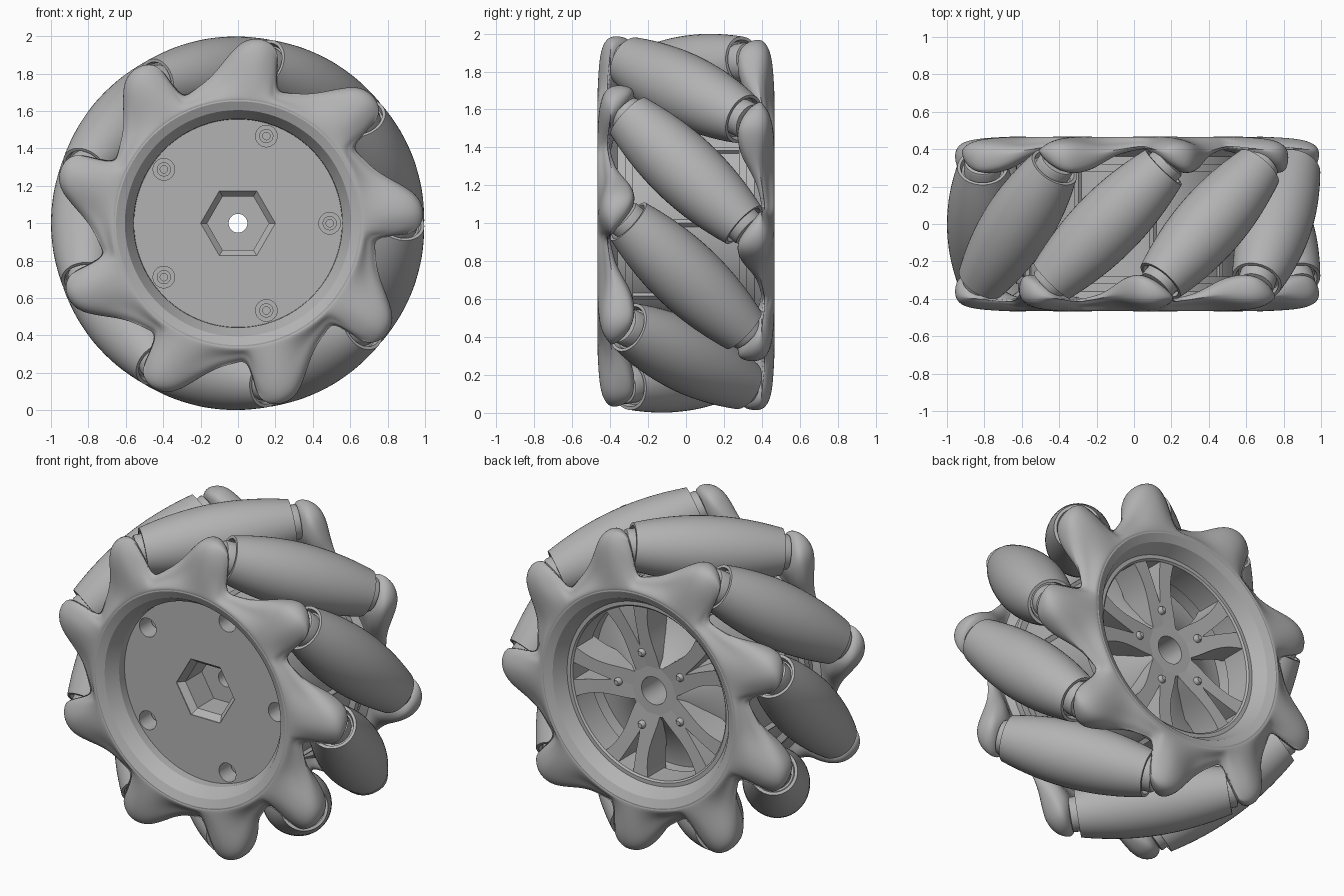
import bpy, bmesh
from math import sin, cos, pi, radians, sqrt
from mathutils import Matrix, Vector

if "Cube" in bpy.data.objects:
    bpy.data.objects.remove(bpy.data.objects["Cube"])

GREY = (0.45, 0.45, 0.45, 1)
material = bpy.data.materials.new("plain grey")
material.use_nodes = True
material.diffuse_color = GREY
material.node_tree.nodes["Principled BSDF"].inputs["Base Color"].default_value = GREY

LIFT = Matrix.Translation((0, 0, 1))
COUNT = 9
ROLLER_ORBIT = 0.81
ROLLER_HALF = 0.43


def spin(degrees):
    """Turn counter-clockwise as seen from the front, about the wheel axis."""
    return Matrix.Rotation(-radians(degrees), 4, 'Y')


def polar(r, y, degrees):
    a = radians(degrees)
    return Vector((r * cos(a), y, r * sin(a)))


def finish(mesh, angle=35):
    mesh.shade_smooth()
    mesh.set_sharp_from_angle(angle=radians(angle))


def loft(name, sections, ring=True, sharp=35):
    """Skin a row of closed sections; ring joins the last to the first, else ends are capped."""
    bm = bmesh.new()
    rows = [[bm.verts.new(p) for p in section] for section in sections]
    n = len(rows[0])
    pairs = list(zip(rows, rows[1:]))
    if ring:
        pairs.append((rows[-1], rows[0]))
    else:
        bm.faces.new(rows[0])
        bm.faces.new(rows[-1])
    for a, b in pairs:
        for i in range(n):
            j = (i + 1) % n
            bm.faces.new((a[i], a[j], b[j], b[i]))
    bmesh.ops.remove_doubles(bm, verts=bm.verts, dist=1e-5)
    bmesh.ops.dissolve_degenerate(bm, edges=bm.edges, dist=1e-5)
    bmesh.ops.recalc_face_normals(bm, faces=bm.faces)
    mesh = bpy.data.meshes.new(name)
    bm.to_mesh(mesh)
    bm.free()
    mesh.materials.append(material)
    finish(mesh, sharp)
    return mesh


def lathe(name, profile, steps, sharp=35):
    """Revolve a closed (radius, y) profile about the y axis."""
    return loft(name, [[polar(r, y, 360 * k / steps) for r, y in profile] for k in range(steps)],
                sharp=sharp)


def place(name, mesh, matrix=Matrix()):
    obj = bpy.data.objects.new(name, mesh)
    bpy.context.collection.objects.link(obj)
    obj.matrix_world = LIFT @ matrix
    return obj


# Core: front disc, drum and a back bowl that rises to the hub
core = place("core", lathe("core", [
    (0.05, -0.32), (0.59, -0.32), (0.59, 0.34), (0.54, 0.34), (0.53, 0.12),
    (0.45, 0.13), (0.32, 0.19), (0.2, 0.27), (0.16, 0.315), (0.085, 0.315), (0.085, 0.04), (0.05, 0.04)], 96))

# Hexagonal socket and bolt holes cut into the front disc
socket = lathe("socket_cutter", [
    (0, -0.345), (0.2, -0.345), (0.2, -0.315), (0.165, -0.28), (0.165, -0.12), (0, -0.12)], 6)
hole = lathe("hole_cutter", [(0, -0.345), (0.058, -0.345), (0.058, -0.19), (0, -0.19)], 24)
bolt_spots = [72 * k for k in range(5)]
cutters = [place("socket_cutter", socket)]
for a in bolt_spots:
    cutters.append(place("hole_cutter", hole, Matrix.Translation(polar(0.49, 0, a))))
for cutter in cutters:
    cutter.hide_render = True
    cut = core.modifiers.new("cut", 'BOOLEAN')
    cut.operation = 'DIFFERENCE'
    cut.solver = 'EXACT'
    cut.object = cutter
bpy.context.view_layer.update()
graph = bpy.context.evaluated_depsgraph_get()
cut_mesh = bpy.data.meshes.new_from_object(core.evaluated_get(graph))
core.modifiers.clear()
core.data = cut_mesh
finish(cut_mesh, 25)
for cutter in cutters:
    bpy.data.objects.remove(cutter)

# Screws: socket heads in front, small studs on the back spokes
screw = lathe("screw", [
    (0, -0.205), (0.02, -0.205), (0.02, -0.23), (0.038, -0.23), (0.038, -0.18), (0, -0.18)], 20)
stud = lathe("stud", [(0, 0.28), (0.024, 0.28), (0.024, 0.335), (0.014, 0.35), (0, 0.35)], 16)
for a in bolt_spots:
    place("screw", screw, Matrix.Translation(polar(0.49, 0, a)))
    place("spoke_stud", stud, Matrix.Translation(polar(0.235, 0, a)))

# Back rim and spokes that each fork into two curved arms
place("spoke_rim", lathe("spoke_rim", [
    (0.525, 0.2), (0.57, 0.2), (0.57, 0.37), (0.535, 0.37), (0.525, 0.36)], 96))


def spoke_arm(side):
    sections = []
    for k in range(13):
        t = k / 12
        r, y = 0.15 + 0.385 * t, 0.315 + 0.045 * t
        inner = side * 6 * max(0, (t - 0.35) / 0.65) ** 0.7
        outer = side * (12 + 22 * (1 - t) ** 3 + 5 * t * t)
        sections.append([polar(r, y, inner), polar(r, y, outer),
                         polar(r, y - 0.18, outer), polar(r, y - 0.18, inner)])
    return loft("spoke_arm", sections, ring=False)


for side in (-1, 1):
    arm = spoke_arm(side)
    for a in bolt_spots:
        place("spoke_arm", arm, spin(a))

# Ribs and flanges on the drum between the side plates
rib = lathe("drum_rib", [(0, -0.36), (0.02, -0.36), (0.02, 0.36), (0, 0.36)], 4)
for k in range(COUNT):
    place("drum_rib", rib, Matrix.Translation(polar(0.595, 0, 40 * k)))
for y in (-0.3, 0.3):
    place("drum_flange", lathe("drum_flange", [
        (0.57, y - 0.02), (0.63, y - 0.02), (0.63, y + 0.02), (0.57, y + 0.02)], 72))

# Side plates: saw-toothed rings whose teeth swell into lugs
# Each row: angle from the lug, outer radius, inner depth, outer depth
TOOTH = [
    (-11, 0.735, 0.4, 0.44), (-9, 0.8, 0.4, 0.43), (-8, 0.895, 0.39, 0.425),
    (-6.5, 0.965, 0.36, 0.435), (-3, 0.995, 0.32, 0.455), (0, 1.0, 0.29, 0.46),
    (3, 0.99, 0.27, 0.455), (6, 0.96, 0.27, 0.445), (10, 0.89, 0.29, 0.43),
    (14, 0.825, 0.33, 0.425), (19, 0.775, 0.37, 0.43), (25, 0.75, 0.39, 0.435)]


def plate_section(angle, outer, back, front):
    w = outer - 0.66
    points = [
        (0.64, 0.44), (0.655, 0.468), (0.68, 0.467), (0.66 + w * 0.45, front + 0.003),
        (0.66 + w * 0.75, front - 0.008), (0.66 + w * 0.94, front - 0.035), (outer, (front + back) / 2),
        (0.66 + w * 0.95, back + 0.015), (0.66 + w * 0.8, back), (0.66 + w * 0.45, back),
        (0.66, 0.4), (0.63, 0.38)]
    return [polar(r, -y, angle) for r, y in points]


plate = loft("side_plate", [plate_section(4 + 40 * k + d, *rest) for k in range(COUNT) for d, *rest in TOOTH],
             sharp=180)
# Crisp bevelled rim lining each plate opening
rim = lathe("plate_rim", [
    (0.555, -0.3), (0.558, -0.37), (0.605, -0.445), (0.652, -0.466), (0.668, -0.464),
    (0.675, -0.44), (0.675, -0.4), (0.62, -0.36), (0.62, -0.3)], 96, sharp=20)
for end, turn in (("front", 0), ("back", pi)):
    flip = Matrix.Rotation(turn, 4, 'X')
    smooth = place(end + "_plate", plate, flip).modifiers.new("smooth", 'SUBSURF')
    smooth.levels = smooth.render_levels = 2
    place(end + "_plate_rim", rim, flip)

# Rollers: barrels with dished ends, set at 45 degrees around the rim
barrel = []
for k in range(17):
    s = ROLLER_HALF * (k / 8 - 1)
    barrel.append((1 - sqrt(ROLLER_ORBIT ** 2 + s * s / 2), s))
end = ROLLER_HALF
roller = lathe("roller", [(0, -0.4), (0.11, -0.4), (0.118, -end)] + barrel
               + [(0.118, end), (0.11, 0.4), (0, 0.4)], 48)
axle = lathe("axle", [
    (0, -0.52), (0.06, -0.52), (0.06, -0.475), (0.095, -0.47), (0.1, -0.46), (0.1, -0.38),
    (0.1, 0.38), (0.1, 0.46), (0.095, 0.47), (0.06, 0.475), (0.06, 0.52), (0, 0.52)], 32)
tilt = Matrix.Translation((ROLLER_ORBIT, 0, 0)) @ Matrix.Rotation(-pi / 4, 4, 'X')
for k in range(COUNT):
    pose = spin(20 + 40 * k) @ tilt
    place("roller", roller, pose)
    place("roller_axle", axle, pose)
